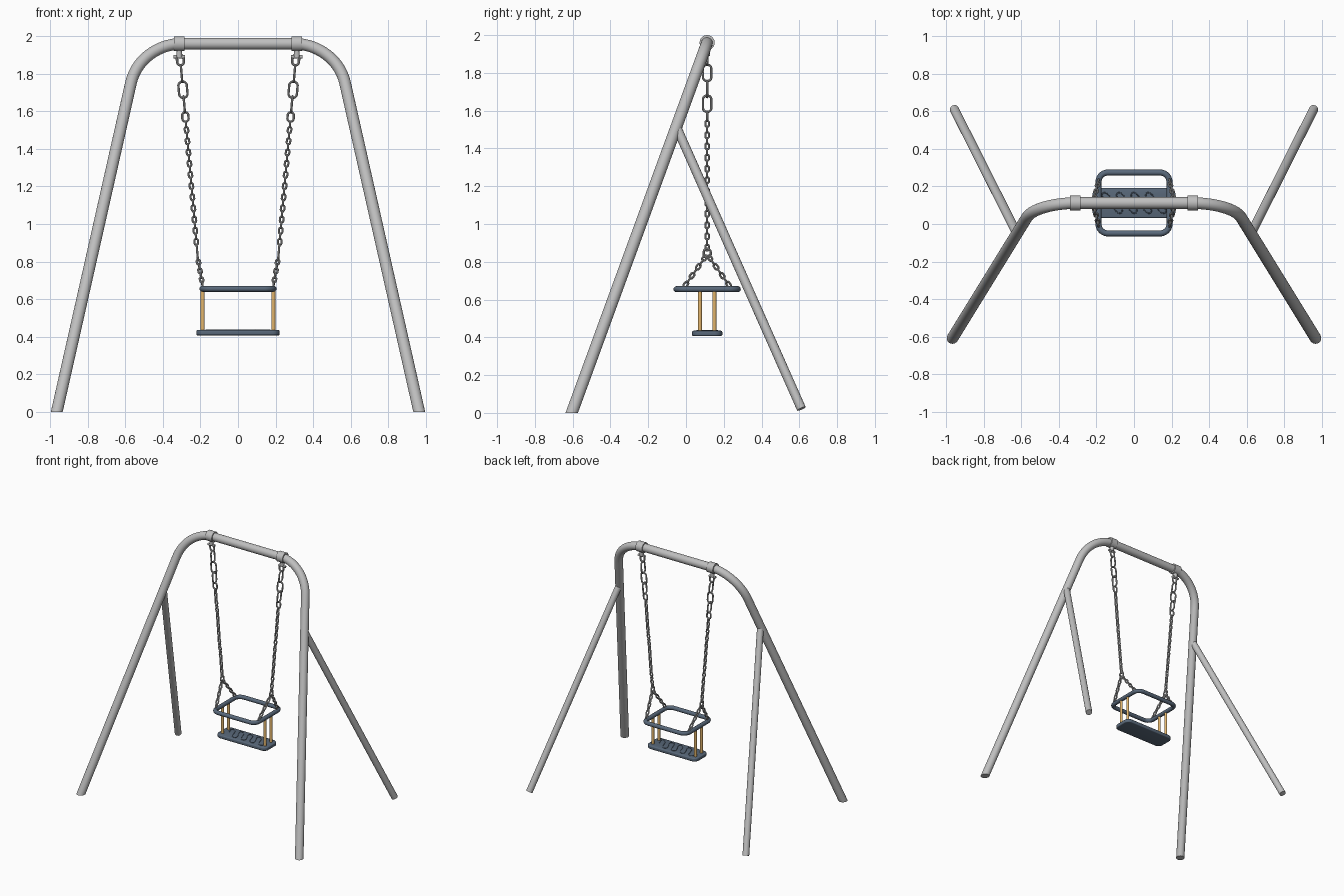
import bpy, bmesh, math
from mathutils import Vector

if "Cube" in bpy.data.objects:
    bpy.data.objects.remove(bpy.data.objects["Cube"])


def material(name, rgb):
    m = bpy.data.materials.new(name)
    m.use_nodes = True
    m.diffuse_color = (*rgb, 1)
    m.node_tree.nodes["Principled BSDF"].inputs["Base Color"].default_value = (*rgb, 1)
    return m


GREY = material("galvanised grey", (0.52, 0.52, 0.52))
STEEL = material("chain steel", (0.45, 0.45, 0.45))
BLUE = material("slate blue rubber", (0.1, 0.14, 0.195))
TAN = material("tan post", (0.76, 0.46, 0.15))
SWING_Y = 0.112
BAR_Z = 1.96


def finish(name, bm, mat):
    bmesh.ops.recalc_face_normals(bm, faces=bm.faces)
    mesh = bpy.data.meshes.new(name)
    bm.to_mesh(mesh)
    bm.free()
    mesh.materials.append(mat)
    ob = bpy.data.objects.new(name, mesh)
    bpy.context.collection.objects.link(ob)
    bpy.ops.object.select_all(action='DESELECT')
    ob.select_set(True)
    bpy.context.view_layer.objects.active = ob
    bpy.ops.object.shade_smooth_by_angle(angle=math.radians(40))


def fillet(points, radius, closed=False, steps=10):
    """Round the corners of a polyline."""
    pts = [Vector(p) for p in points]
    out = []
    for i, p in enumerate(pts):
        if not closed and i in (0, len(pts) - 1):
            out.append(p)
            continue
        a = (pts[i - 1] - p).normalized()
        b = (pts[(i + 1) % len(pts)] - p).normalized()
        half = a.angle(b) / 2
        centre = p + (a + b).normalized() * radius / math.sin(half)
        start = (p + a * radius / math.tan(half) - centre).normalized()
        end = (p + b * radius / math.tan(half) - centre).normalized()
        out += [centre + start.slerp(end, k / steps) * radius for k in range(steps + 1)]
    return out


def sweep(bm, path, normal, radius, closed=False, sides=16):
    """Sweep a circle along a path lying in the plane with this normal."""
    n = Vector(normal).normalized()
    path = [Vector(p) for p in path]
    count = len(path)
    rings = []
    for i, p in enumerate(path):
        before = path[i - 1] if closed or i else p
        after = path[(i + 1) % count] if closed or i < count - 1 else p
        b = (after - before).normalized().cross(n)
        rings.append([bm.verts.new(p + radius * (n * math.cos(a) + b * math.sin(a)))
                      for a in (math.tau * j / sides for j in range(sides))])
    for i in range(count if closed else count - 1):
        r, s = rings[i], rings[(i + 1) % count]
        for j in range(sides):
            k = (j + 1) % sides
            bm.faces.new((r[j], r[k], s[k], s[j]))
    if not closed:
        bm.faces.new(rings[0])
        bm.faces.new(rings[-1])


def rod(bm, start, end, radius, sides=20):
    d = Vector(end) - Vector(start)
    sweep(bm, [start, end], d.orthogonal(), radius, sides=sides)


def link(bm, centre, along, facing, length, width, wire):
    """One oval chain link, long axis along the chain."""
    u = Vector(along).normalized()
    v = Vector(facing).cross(u).normalized()
    r = width / 2 - wire
    straight = length / 2 - wire - r
    path = []
    for i in range(16):
        a = math.tau * (i + 0.5) / 16
        shift = math.copysign(straight, math.sin(a))
        path.append(Vector(centre) + v * r * math.cos(a) + u * (r * math.sin(a) + shift))
    sweep(bm, path, u.cross(v), wire, closed=True, sides=8)


def chain(bm, start, end, facing):
    """Small links from start to end, every other one turned a quarter."""
    start, end = Vector(start), Vector(end)
    d = end - start
    n = round(d.length / 0.03)
    other = Vector(facing).cross(d)
    for i in range(n + 1):
        link(bm, start + d * i / n, d, other if i % 2 else facing, 0.043, 0.03, 0.0055)


def leg_point(z, side):
    """Centre of a front leg at a height; the legs lean back and inwards."""
    return Vector((side * (0.965 - 0.2255 * z), -0.605 + (SWING_Y + 0.605) * z / BAR_Z, z))


def rectangle(hx, hy, z):
    return [(-hx, SWING_Y - hy, z), (hx, SWING_Y - hy, z),
            (hx, SWING_Y + hy, z), (-hx, SWING_Y + hy, z)]


# Bent main tube, cut level with the ground
bm = bmesh.new()
corners = [leg_point(-0.1, -1), leg_point(BAR_Z, -1), leg_point(BAR_Z, 1), leg_point(-0.1, 1)]
lean = (corners[1] - corners[0]).cross(Vector((1, 0, 0)))
sweep(bm, fillet(corners, 0.28, steps=14), lean, 0.031, sides=28)
bmesh.ops.bisect_plane(bm, geom=bm.verts[:] + bm.edges[:] + bm.faces[:],
                       plane_co=(0, 0, 0), plane_no=(0, 0, -1), clear_outer=True)
bmesh.ops.holes_fill(bm, edges=[e for e in bm.edges if e.is_boundary], sides=0)
finish("main_frame", bm, GREY)

for side, label in ((1, "left"), (-1, "right")):
    # Rear brace
    bm = bmesh.new()
    rod(bm, leg_point(1.515, side), (side * 0.957, 0.611, 0.022), 0.0245, 24)
    finish(label + "_rear_leg", bm, GREY)

    # Collar on the top bar with its lug
    x = side * 0.313
    bm = bmesh.new()
    rod(bm, (x - 0.029, SWING_Y, BAR_Z), (x + 0.029, SWING_Y, BAR_Z), 0.04, 28)
    rod(bm, (x, SWING_Y, 1.89), (x, SWING_Y, 1.93), 0.016)
    finish(label + "_collar", bm, GREY)

    # Shackle, big links and small chain
    def hang(z):
        return Vector((side * (0.309 - 0.088 * (1.895 - z)), SWING_Y, z))

    front, across = Vector((0, -1, 0)), Vector((1, 0, 0))
    down = hang(0) - hang(1)
    bm = bmesh.new()
    rod(bm, (x - 0.03, SWING_Y, 1.89), (x + 0.03, SWING_Y, 1.89), 0.009, 12)
    link(bm, hang(1.873), down, front, 0.07, 0.05, 0.007)
    for z, facing, length, width in ((1.80, across, 0.1, 0.058), (1.715, front, 0.1, 0.058),
                                     (1.637, across, 0.1, 0.058), (1.57, front, 0.062, 0.046)):
        link(bm, hang(z), down, facing, length, width, 0.0062)
    chain(bm, hang(1.53), hang(0.875), across)
    link(bm, hang(0.845), down, across, 0.06, 0.05, 0.006)
    for way in (-1, 1):
        chain(bm, hang(0.82) + Vector((0, way * 0.014, 0)),
              (side * 0.19, SWING_Y + way * 0.113, 0.68), across)
    finish(label + "_chain", bm, STEEL)

    # Posts between seat and guard rail
    bm = bmesh.new()
    for way in (-1, 1):
        y = SWING_Y + way * 0.038
        rod(bm, (side * 0.188, y, 0.425), (side * 0.188, y, 0.655), 0.0108)
    finish(label + "_posts", bm, TAN)

# Guard rail around the seat
bm = bmesh.new()
sweep(bm, fillet(rectangle(0.189, 0.162, 0.655), 0.05, closed=True),
      (0, 0, 1), 0.016, closed=True)
finish("guard_rail", bm, BLUE)

# Seat board with softened edges
bm = bmesh.new()
outline = fillet(rectangle(0.222, 0.08, 0.407), 0.04, closed=True)
base = bm.faces.new([bm.verts.new(p) for p in outline])
top = bmesh.ops.extrude_face_region(bm, geom=[base])
bmesh.ops.translate(bm, vec=(0, 0, 0.028),
                    verts=[v for v in top["geom"] if isinstance(v, bmesh.types.BMVert)])
rims = [e for e in bm.edges if abs(e.verts[0].co.z - e.verts[1].co.z) < 0.001]
bmesh.ops.bevel(bm, geom=rims, offset=0.007, segments=3, profile=0.5, affect='EDGES')
finish("seat", bm, BLUE)

# Winding grip ridge on the seat
bm = bmesh.new()
wave = []
for i in range(161):
    u = i / 160 - 0.5
    turn = math.tau * 4 * u
    dy = 0.055 * math.sin(turn)
    wave.append((0.31 * u - 0.4 * dy - 0.009 * math.sin(2 * turn), SWING_Y + dy, 0.4355))
sweep(bm, wave, (0, 0, 1), 0.003, sides=8)
finish("seat_grip", bm, BLUE)
